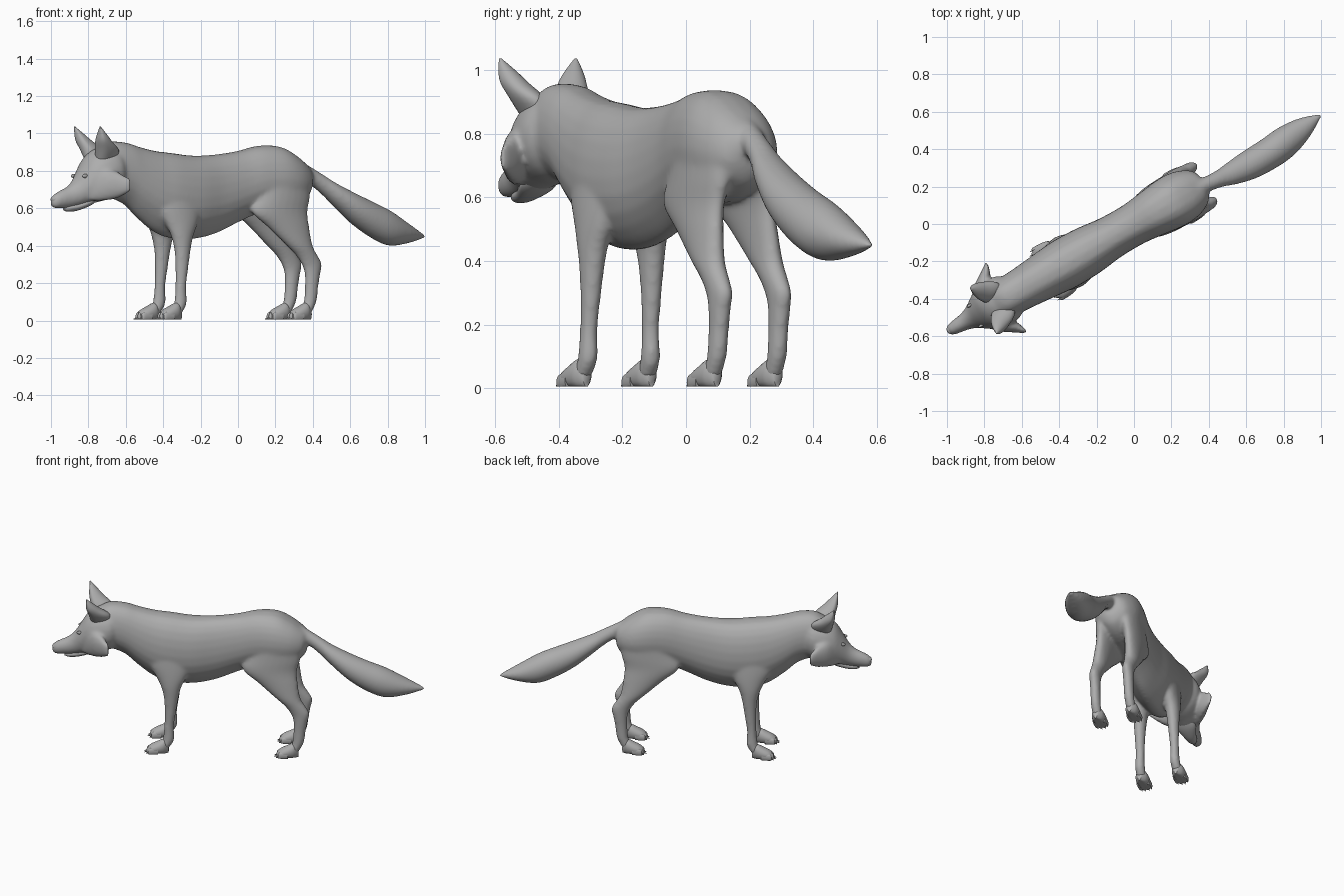
import bpy, bmesh, math
from mathutils import Matrix

cube = bpy.data.objects.get("Cube")
if cube:
    bpy.data.objects.remove(cube)

SIDES, STEPS = 24, 4
TURN = Matrix.Rotation(math.radians(30), 4, 'Z')   # the animal stands turned

fur = bpy.data.materials.new("grey_fur")
fur.use_nodes = True
fur.diffuse_color = (0.42, 0.42, 0.42, 1)
fur.node_tree.nodes["Principled BSDF"].inputs["Base Color"].default_value = (0.42, 0.42, 0.42, 1)


def spline(rows):
    """Smooth interpolation through the stations of a loft."""
    out = []
    for i in range(len(rows) - 1):
        p0, p1, p2 = rows[max(i - 1, 0)], rows[i], rows[i + 1]
        p3 = rows[min(i + 2, len(rows) - 1)]
        for k in range(STEPS):
            t = k / STEPS
            out.append([b + 0.5 * t * (c - a + t * (2*a - 5*b + 4*c - d + t * (3*(b - c) + d - a)))
                        for a, b, c, d in zip(p0, p1, p2, p3)])
    return out + [rows[-1]]


def skin(bm, rings):
    """Bridge rings of points and close both ends."""
    loops = [[bm.verts.new(p) for p in ring] for ring in rings]
    for a, b in zip(loops, loops[1:]):
        for i in range(SIDES):
            j = (i + 1) % SIDES
            bm.faces.new((a[i], a[j], b[j], b[i]))
    bm.faces.new(loops[0][::-1])
    bm.faces.new(loops[-1])


ANGLES = [2 * math.pi * i / SIDES for i in range(SIDES)]


def along(bm, rows, side=1, floor=-1, keel=0, box=1):
    """Loft lengthwise; each row is (y, x, top, bottom, half width).
    Keel narrows the underside, box below 1 flattens the flanks."""
    rings = []
    for u, v, top, bot, w in spline(rows):
        mid, h = (top + bot) / 2, (top - bot) / 2
        ring = []
        for a in ANGLES:
            c, s = math.cos(a), math.sin(a)
            wide = math.copysign(abs(c) ** box, c) * (1 + keel * min(0, s) ** 3)
            ring.append((u, side * v + w * wide, max(floor, mid + h * s)))
        rings.append(ring)
    skin(bm, rings)


def upright(bm, rows, side=1, cup=1):
    """Loft vertically; each row is (height, y, x, half length, half width)."""
    rings = []
    for z, u, v, ru, rv in spline(rows):
        rings.append([(u + ru * math.cos(a) * (cup if math.cos(a) < 0 else 1),
                       side * v + rv * math.sin(a), z) for a in ANGLES])
    skin(bm, rings)


def ball(bm, centre, size):
    m = Matrix.Translation(centre) @ Matrix.Diagonal((*size, 1))
    bmesh.ops.create_uvsphere(bm, u_segments=12, v_segments=8, radius=1, matrix=m)


def finish(bm, name, blend=False):
    bmesh.ops.recalc_face_normals(bm, faces=bm.faces)
    bm.transform(TURN)
    mesh = bpy.data.meshes.new(name)
    bm.to_mesh(mesh)
    bm.free()
    ob = bpy.data.objects.new(name, mesh)
    bpy.context.collection.objects.link(ob)
    mesh.materials.append(fur)
    if blend:
        rm = ob.modifiers.new("blend", 'REMESH')
        rm.mode, rm.voxel_size, rm.use_smooth_shade = 'VOXEL', 0.009, True
        sm = ob.modifiers.new("soften", 'SMOOTH')
        sm.factor, sm.iterations = 0.5, 14
    for o in bpy.context.selected_objects:
        o.select_set(False)
    ob.select_set(True)
    bpy.context.view_layer.objects.active = ob
    if blend:
        bpy.ops.object.shade_smooth()
    else:
        bpy.ops.object.shade_smooth_by_angle(angle=math.radians(50))


# Body, head, legs and tail melt into one skin
body = bmesh.new()
along(body, [(-.88, 0, .91, .70, .085), (-.80, 0, .955, .66, .105), (-.70, 0, .952, .62, .113),
             (-.62, 0, .93, .55, .12), (-.52, 0, .908, .475, .13), (-.42, 0, .897, .44, .138),
             (-.28, 0, .882, .435, .133), (-.14, 0, .888, .465, .117), (0, 0, .907, .525, .116),
             (.12, 0, .934, .57, .13), (.24, 0, .932, .58, .143), (.33, 0, .89, .60, .133),
             (.40, 0, .84, .64, .10), (.43, 0, .815, .69, .06)], keel=.45, box=.78)
# Head and muzzle
along(body, [(-1.152, 0, .655, .612, .016), (-1.135, 0, .675, .60, .03), (-1.10, 0, .694, .598, .038),
             (-1.05, 0, .718, .60, .046), (-1.01, 0, .755, .605, .06), (-.97, 0, .82, .612, .085),
             (-.925, 0, .885, .62, .113), (-.86, 0, .925, .635, .13), (-.78, 0, .93, .655, .128),
             (-.72, 0, .89, .70, .08)])
# Tail
along(body, [(.36, 0, .865, .75, .05), (.44, -.01, .822, .725, .042), (.52, -.02, .775, .665, .048),
             (.58, -.028, .738, .61, .062), (.69, -.035, .685, .515, .08), (.81, -.035, .634, .44, .085),
             (.92, -.025, .588, .40, .085), (1.04, -.01, .52, .413, .06), (1.16, .005, .455, .442, .008)])
for side in (-1, 1):
    # Cheek ruff
    along(body, [(-.96, .065, .76, .64, .02), (-.90, .10, .81, .638, .045), (-.84, .14, .80, .65, .045),
                 (-.805, .175, .775, .67, .035), (-.785, .207, .762, .688, .014)], side)
    # Front leg
    upright(body, [(.80, -.42, .06, .07, .05), (.70, -.42, .075, .12, .052), (.60, -.415, .086, .13, .054),
                   (.52, -.405, .097, .098, .05), (.45, -.405, .105, .064, .044), (.37, -.405, .108, .045, .037),
                   (.28, -.41, .11, .036, .031), (.18, -.418, .112, .03, .027), (.09, -.422, .114, .036, .03),
                   (.03, -.455, .117, .03, .028)], side)
    # Hind leg
    upright(body, [(.86, .24, .035, .09, .06), (.76, .245, .065, .15, .065), (.66, .225, .08, .17, .06),
                   (.58, .205, .09, .17, .053), (.50, .255, .098, .126, .048), (.40, .32, .105, .077, .043),
                   (.35, .362, .106, .064, .038), (.30, .394, .107, .06, .034), (.25, .398, .108, .045, .032),
                   (.18, .392, .108, .038, .03), (.10, .382, .109, .036, .03), (.03, .35, .11, .03, .028)], side)
finish(body, "body", blend=True)

# Lower jaw
jaw = bmesh.new()
along(jaw, [(-1.075, 0, .612, .588, .012), (-1.05, 0, .62, .582, .028), (-1, 0, .635, .586, .04),
            (-.93, 0, .67, .61, .062), (-.88, 0, .70, .64, .05)])
finish(jaw, "lower_jaw")

# Nose
nose = bmesh.new()
ball(nose, (-1.137, 0, .648), (.016, .022, .017))
finish(nose, "nose")

for side, label in ((-1, "left"), (1, "right")):
    # Cupped ear
    ear = bmesh.new()
    upright(ear, [(.85, -.865, .055, .08, .035), (.91, -.875, .078, .09, .05), (.96, -.903, .105, .058, .044),
                  (1.0, -.918, .122, .03, .027), (1.036, -.93, .137, .004, .004)], side, cup=.5)
    finish(ear, label + "_ear")
    # Eye
    eye = bmesh.new()
    ball(eye, (-.978, side * .062, .773), (.018, .008, .011))
    finish(eye, label + "_eye")
    # Paws with toes and claws
    for end, shift, v in (("front", 0, .118), ("hind", .805, .11)):
        paw = bmesh.new()
        along(paw, [(-.545 + shift, v, .045, 0, .03), (-.525 + shift, v, .06, -.005, .04),
                    (-.49 + shift, v, .078, -.005, .042), (-.455 + shift, v, .095, -.005, .037),
                    (-.435 + shift, v, .09, 0, .026), (-.42 + shift, v, .06, .005, .012)], side, floor=.005)
        for off in (-.031, -.011, .011, .031):
            tip = -.562 + shift + abs(off) * .6
            along(paw, [(tip, v + off, .032, 0, .006), (tip + .012, v + off, .044, -.005, .012),
                        (tip + .06, v + off, .05, 0, .011)], side, floor=.005)
            along(paw, [(tip - .014, v + off, .01, .005, .001), (tip + .02, v + off, .028, .01, .005)], side)
        finish(paw, f"{end}_{label}_paw")
